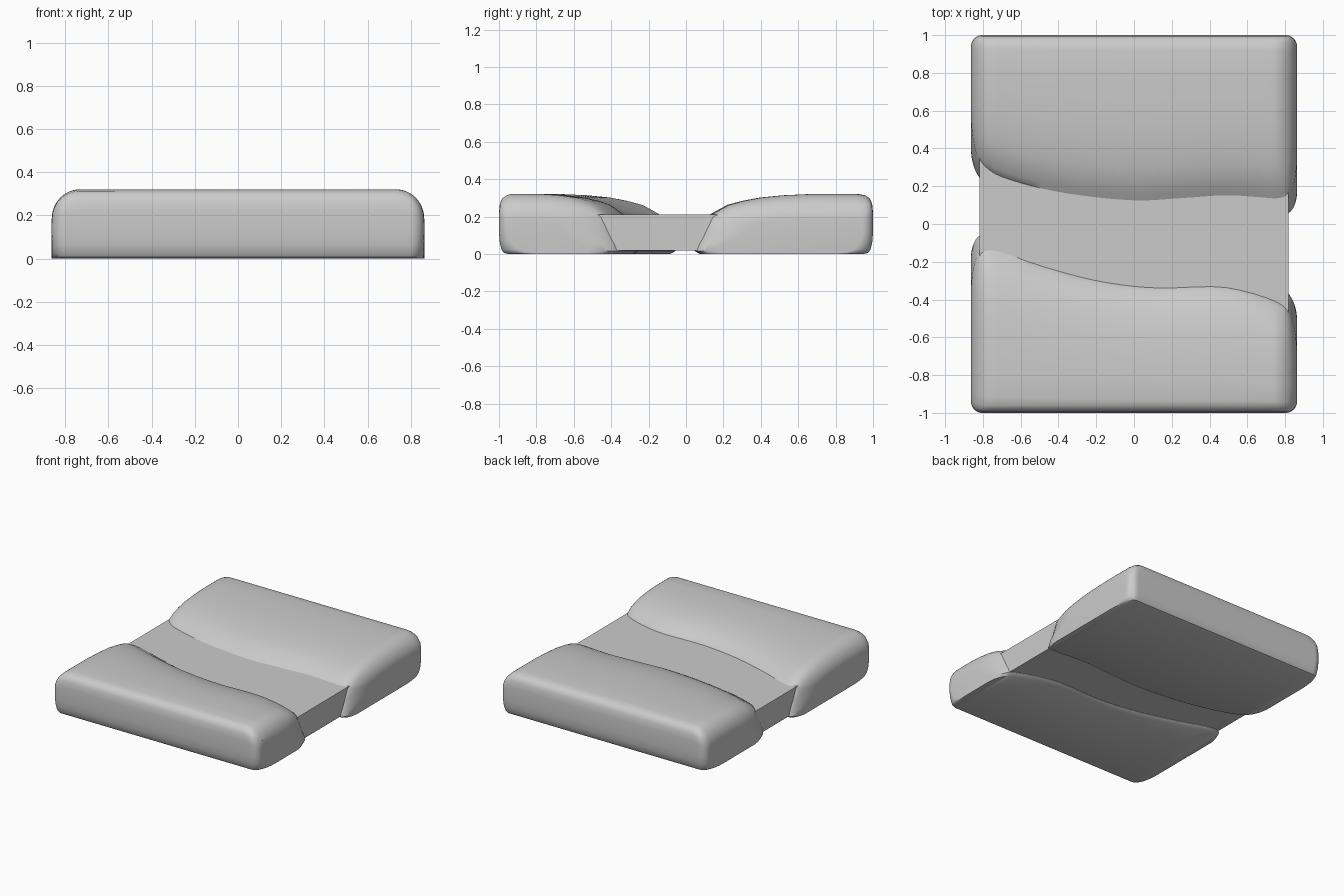
import bpy, bmesh, math

if "Cube" in bpy.data.objects:
    bpy.data.objects.remove(bpy.data.objects["Cube"])

HALF = 0.863


def curve(points, x):
    """Smooth interpolation through (x, value) points."""
    n = len(points)
    i = max(0, min(n - 2, sum(p[0] <= x for p in points) - 1))

    def slope(k):
        a, b = points[max(k - 1, 0)], points[min(k + 1, n - 1)]
        return (b[1] - a[1]) / (b[0] - a[0])
    (x0, v0), (x1, v1) = points[i], points[i + 1]
    h = x1 - x0
    t = (x - x0) / h
    return ((2*t**3 - 3*t**2 + 1) * v0 + (t**3 - 2*t**2 + t) * h * slope(i)
            + (3*t**2 - 2*t**3) * v1 + (t**3 - t**2) * h * slope(i + 1))


def rounding(x, r):
    """0 along the middle, easing to 1 on the end cap."""
    u = min(1, max(0, (abs(x) - (HALF - r)) / r))
    return 1 - math.sqrt(1 - u * u)


# Crown of the bank: fraction from inner to outer edge, height
CROWN = [(0, 0.21), (0.04, 0.23), (0.11, 0.263), (0.2, 0.284), (0.31, 0.302),
         (0.45, 0.314), (0.6, 0.32), (0.75, 0.321), (0.9, 0.32)]


def section(x, t):
    outer = 1 - 0.06 * rounding(x, 0.06)
    low = 0.10 * rounding(x, 0.07)
    end = rounding(x, 0.065)
    t += 0.24 * end
    foot = t - 0.12 * end
    pts = [(foot - 0.05, 0.005), (foot - 0.08, 0.022), (foot - 0.065, 0.06),
           (t - 0.035, 0.13)]
    pts += [(t + s * (outer - t), z) for s, z in CROWN]
    # rounded outer edge
    pts += [(outer - 0.04, 0.313), (outer - 0.018, 0.298), (outer - 0.005, 0.27),
            (outer, 0.22), (outer, 0.12), (outer - 0.004 - 0.1 * low, 0.07),
            (outer - 0.013 - 0.3 * low, 0.03), (outer - 0.025 - 0.6 * low, 0.012),
            (outer - 0.05 - low, 0.005)]
    squash = 1 - 0.8 * rounding(x, 0.13)
    return [(y, 0.15 + (z - 0.15) * squash if z > 0.15 else max(0, z - 0.005))
            for y, z in pts]


def bank(name, edge, side):
    bm = bmesh.new()
    ends = [HALF - 0.13 + 0.13 * math.sin(k / 12 * math.pi / 2) for k in range(13)]
    inner = [-0.7 + 0.07 * k for k in range(21)]
    rings = []
    for x in [-e for e in reversed(ends)] + inner + ends:
        rings.append([bm.verts.new((x, side * y, z))
                      for y, z in section(x, curve(edge, x))])
    n = len(rings[0])
    for a, b in zip(rings, rings[1:]):
        for i in range(n):
            j = (i + 1) % n
            bm.faces.new((a[i], a[j], b[j], b[i]))
    bm.faces.new(rings[0])
    bm.faces.new(rings[-1])
    bmesh.ops.recalc_face_normals(bm, faces=bm.faces)
    me = bpy.data.meshes.new(name)
    bm.to_mesh(me)
    bm.free()
    ob = bpy.data.objects.new(name, me)
    bpy.context.collection.objects.link(ob)
    bpy.context.view_layer.objects.active = ob
    ob.select_set(True)
    bpy.ops.object.shade_smooth_by_angle(angle=math.radians(35))
    ob.select_set(False)


# Two raised banks with wavy inner edges
bank("back_bank", [(-0.87, 0.36), (-0.82, 0.32), (-0.7, 0.25), (-0.4, 0.17), (0, 0.125),
                   (0.25, 0.137), (0.5, 0.152), (0.75, 0.135), (0.87, 0.13)], 1)
bank("front_bank", [(-0.87, 0.14), (-0.78, 0.135), (-0.7, 0.15), (-0.5, 0.22), (-0.2, 0.30),
                    (0.1, 0.338), (0.45, 0.333), (0.62, 0.365), (0.75, 0.41),
                    (0.87, 0.47)], -1)

# Flat channel slab between the banks
bpy.ops.mesh.primitive_cube_add(size=1, location=(0, -0.05, 0.115))
slab = bpy.context.object
slab.name = "channel_slab"
slab.scale = (1.635, 1.0, 0.19)
